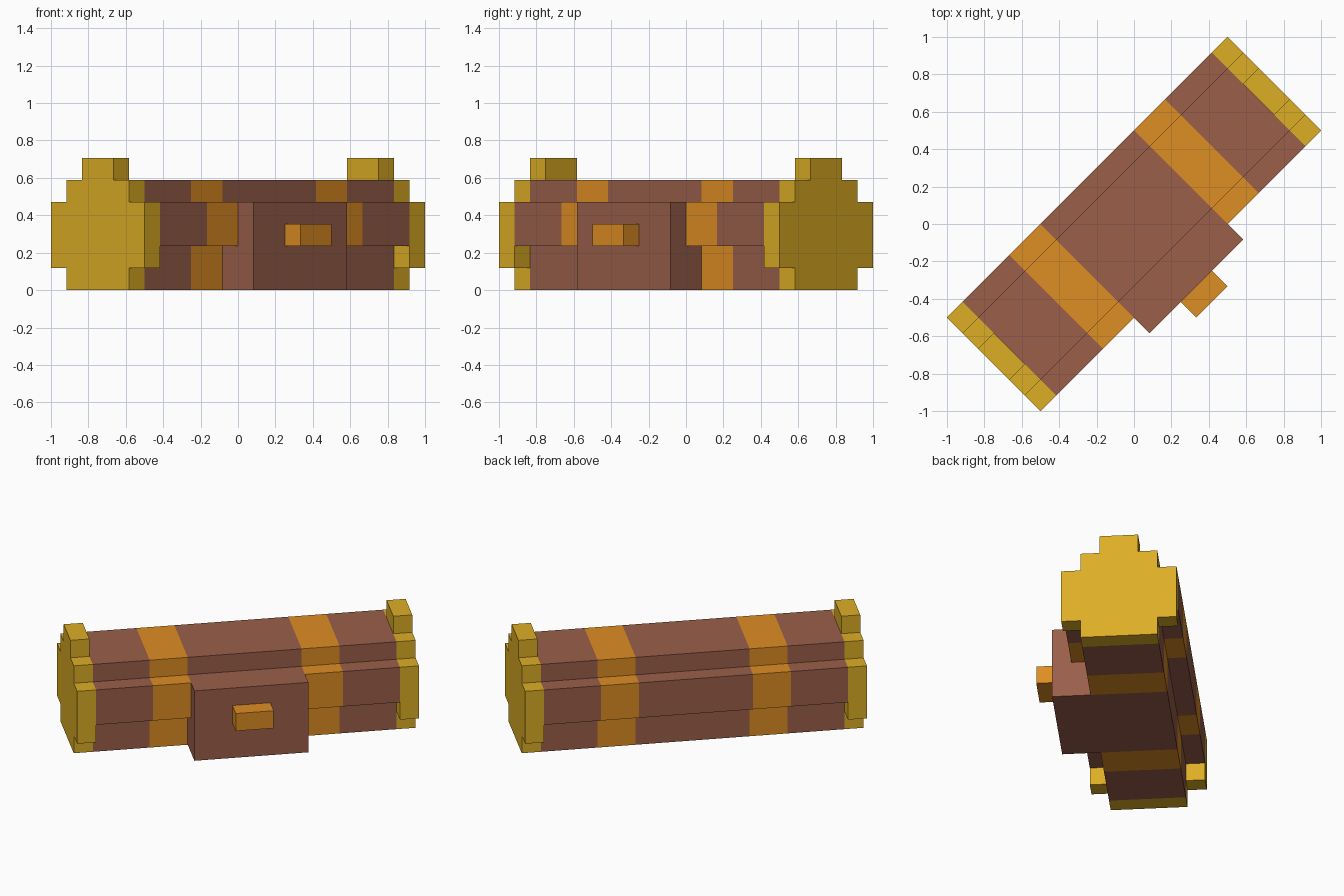
import bpy, bmesh
from mathutils import Vector

if "Cube" in bpy.data.objects:
    bpy.data.objects.remove(bpy.data.objects["Cube"])

UNIT = 2 ** 0.5 / 12                      # one block of the model
ALONG = Vector((1, 1, 0)).normalized()    # barrel axis
OUT = Vector((1, -1, 0)).normalized()     # towards the handle
UP = Vector((0, 0, 1))


def make_material(name, colour):
    mat = bpy.data.materials.new(name)
    mat.use_nodes = True
    rgba = (*colour, 1.0)
    mat.diffuse_color = rgba
    mat.node_tree.nodes["Principled BSDF"].inputs["Base Color"].default_value = rgba
    return mat


brown = make_material("brown wood", (0.325, 0.113, 0.068))
orange = make_material("orange band", (0.73, 0.27, 0.017))
gold = make_material("gold trim", (0.73, 0.423, 0.019))


def extrude_profile(name, profile, stations, mats, closed=True):
    """Sweep an (out, up) profile along the axis, one material per section."""
    bm = bmesh.new()
    rings = [[bm.verts.new((ALONG * s + OUT * v + UP * z) * UNIT) for v, z in profile]
             for s in stations]
    n = len(profile)
    slots = list(dict.fromkeys(mats))
    for i, mat in enumerate(mats):
        for j in range(n):
            k = (j + 1) % n
            face = bm.faces.new((rings[i][j], rings[i][k], rings[i + 1][k], rings[i + 1][j]))
            face.material_index = slots.index(mat)
    if closed:
        bm.faces.new(rings[0])
        bm.faces.new(rings[-1])
    bmesh.ops.recalc_face_normals(bm, faces=bm.faces)
    mesh = bpy.data.meshes.new(name)
    bm.to_mesh(mesh)
    bm.free()
    for mat in slots:
        mesh.materials.append(mat)
    obj = bpy.data.objects.new(name, mesh)
    bpy.context.collection.objects.link(obj)
    return obj


def mirrored(half):
    return half + [(-v, z) for v, z in reversed(half)]


# Stepped barrel body with two painted bands
body = mirrored([(2, 0), (2, 2), (3, 2), (3, 4), (2, 4), (2, 5)])
extrude_profile("barrel_body", body, (-8, -5, -3, 3, 5, 8),
                (brown, orange, brown, orange, brown), closed=False)

# Stepped end caps
cap = mirrored([(2, 0), (2, 1), (3, 1), (3, 4), (2, 4), (2, 5), (1, 5), (1, 6)])
for side, start in (("right", -9), ("left", 8)):
    extrude_profile(side + "_end_cap", cap, (start, start + 1), (gold,))

# Box fitted around the step of the barrel
box = [(2, 0), (4, 0), (4, 4), (3, 4), (3, 2), (2, 2)]
extrude_profile("front_box", box, (-3, 3), (brown,))

# Handle on the box
handle = [(4, 2), (5, 2), (5, 3), (4, 3)]
extrude_profile("box_handle", handle, (-1, 1), (orange,))
